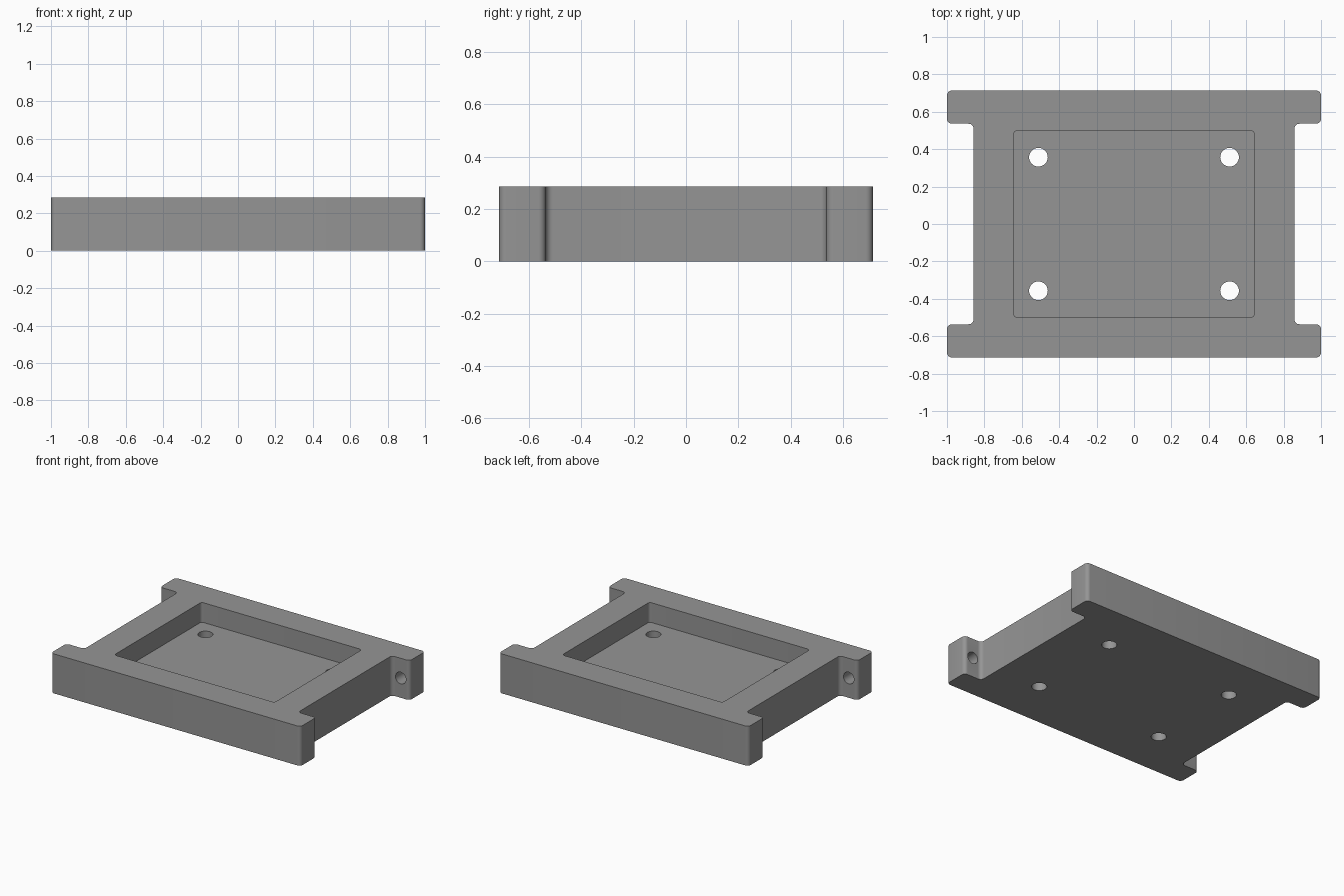
import bpy
import bmesh
import math
from mathutils import Matrix

if "Cube" in bpy.data.objects:
    bpy.data.objects.remove(bpy.data.objects["Cube"])

H = 0.286        # plate height
FLOOR = 0.143    # pocket floor height

grey = bpy.data.materials.new("grey plastic")
grey.diffuse_color = (0.3, 0.3, 0.3, 1)
grey.use_nodes = True
grey.node_tree.nodes["Principled BSDF"].inputs["Base Color"].default_value = grey.diffuse_color


def prism(name, outline, z0, z1, radius):
    """Extruded outline with rounded vertical edges."""
    bm = bmesh.new()
    face = bm.faces.new([bm.verts.new((x, y, z0)) for x, y in outline])
    ext = bmesh.ops.extrude_face_region(bm, geom=[face])["geom"]
    for v in ext:
        if isinstance(v, bmesh.types.BMVert):
            v.co.z = z1
    bmesh.ops.recalc_face_normals(bm, faces=bm.faces)
    upright = [e for e in bm.edges if abs(e.verts[0].co.z - e.verts[1].co.z) > 0.01]
    bmesh.ops.bevel(bm, geom=upright, offset=radius, offset_type='OFFSET',
                    segments=6, profile=0.5, affect='EDGES')
    return finish(name, bm)


def finish(name, bm):
    mesh = bpy.data.meshes.new(name)
    bm.to_mesh(mesh)
    bm.free()
    mesh.materials.append(grey)
    ob = bpy.data.objects.new(name, mesh)
    bpy.context.collection.objects.link(ob)
    return ob


def drill(name, radius, depth, places, turn):
    """One cutter object holding a cylinder at each place."""
    bm = bmesh.new()
    for p in places:
        bmesh.ops.create_cone(bm, cap_ends=True, segments=32, radius1=radius,
                              radius2=radius, depth=depth,
                              matrix=Matrix.Translation(p) @ turn)
    return finish(name, bm)


# plate with four side ears
corner = [(1, 0.714), (1, 0.536), (0.857, 0.536)]
right = corner + [(x, -y) for x, y in reversed(corner)]
outline = right + [(-x, -y) for x, y in right]
plate = prism("mounting_plate", outline, 0, H, 0.027)

# shallow rectangular pocket
px, py = 0.643, 0.5
pocket = prism("pocket_cutter", [(px, py), (-px, py), (-px, -py), (px, -py)],
               FLOOR, H + 0.1, 0.02)

# four through holes in the pocket floor, four blind holes in the ears
signs = [(sx, sy) for sx in (-1, 1) for sy in (-1, 1)]
floor_holes = drill("floor_hole_cutter", 0.05, 0.4,
                    [(0.511 * sx, 0.357 * sy, 0.1) for sx, sy in signs],
                    Matrix.Identity(4))
ear_holes = drill("ear_hole_cutter", 0.042, 0.2,
                  [(0.929 * sx, 0.556 * sy, H / 2) for sx, sy in signs],
                  Matrix.Rotation(math.pi / 2, 4, 'X'))

bpy.context.view_layer.objects.active = plate
plate.select_set(True)
for cutter in (pocket, floor_holes, ear_holes):
    cutter.select_set(False)
    mod = plate.modifiers.new(cutter.name, 'BOOLEAN')
    mod.operation = 'DIFFERENCE'
    mod.solver = 'EXACT'
    mod.object = cutter
    bpy.ops.object.modifier_apply(modifier=mod.name)
    bpy.data.objects.remove(cutter)

bpy.ops.object.shade_smooth_by_angle(angle=math.radians(30))
